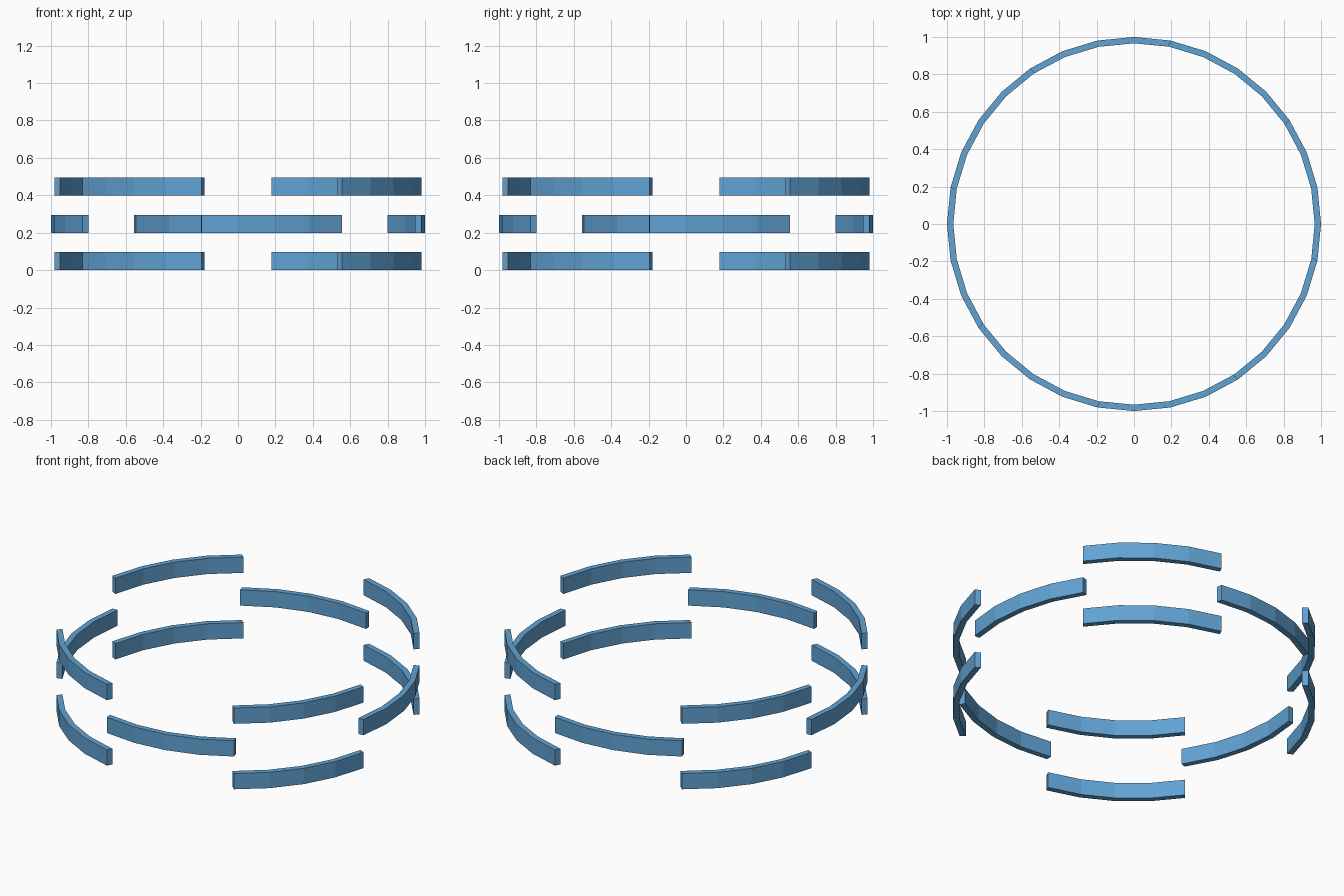
import bpy, bmesh
from math import sin, cos, radians

if "Cube" in bpy.data.objects:
    bpy.data.objects.remove(bpy.data.objects["Cube"])

STEP = 11.25       # one side of a 32-sided ring
THICK = 0.034
HEIGHT = 0.096

blue = bpy.data.materials.new("blue")
blue.diffuse_color = (0.12, 0.36, 0.65, 1)
blue.use_nodes = True
blue.node_tree.nodes["Principled BSDF"].inputs["Base Color"].default_value = blue.diffuse_color


def arc_block(name, start, z):
    """Four-sided curved slat; angles measured from the front (-y) toward +x."""
    bm = bmesh.new()
    rows = []
    for i in range(5):
        a = radians(start + i * STEP)
        # end caps lean slightly inward, inner corners are mitred between
        tilt = radians(STEP * 1.4) * (1 if i == 0 else -1 if i == 4 else 0)
        n = a + tilt
        outer = (sin(a), -cos(a))
        inner = (outer[0] - THICK * sin(n), outer[1] + THICK * cos(n))
        rows.append([bm.verts.new((*p, h)) for p, h in
                     ((outer, z), (outer, z + HEIGHT), (inner, z + HEIGHT), (inner, z))])
    for r, s in zip(rows, rows[1:]):
        for k in range(4):
            bm.faces.new((r[k], r[(k + 1) % 4], s[(k + 1) % 4], s[k]))
    bm.faces.new(rows[0])
    bm.faces.new(rows[-1])
    bmesh.ops.recalc_face_normals(bm, faces=bm.faces)
    me = bpy.data.meshes.new(name)
    bm.to_mesh(me)
    bm.free()
    me.materials.append(blue)
    bpy.context.collection.objects.link(bpy.data.objects.new(name, me))


# Three staggered tiers, each with four slats
for tier, z, first in (("lower", 0.0, 33.75), ("middle", 0.199, -11.25), ("upper", 0.398, 33.75)):
    for q in range(4):
        arc_block(f"{tier}_slat_{q + 1}", first + 90 * q, z)
